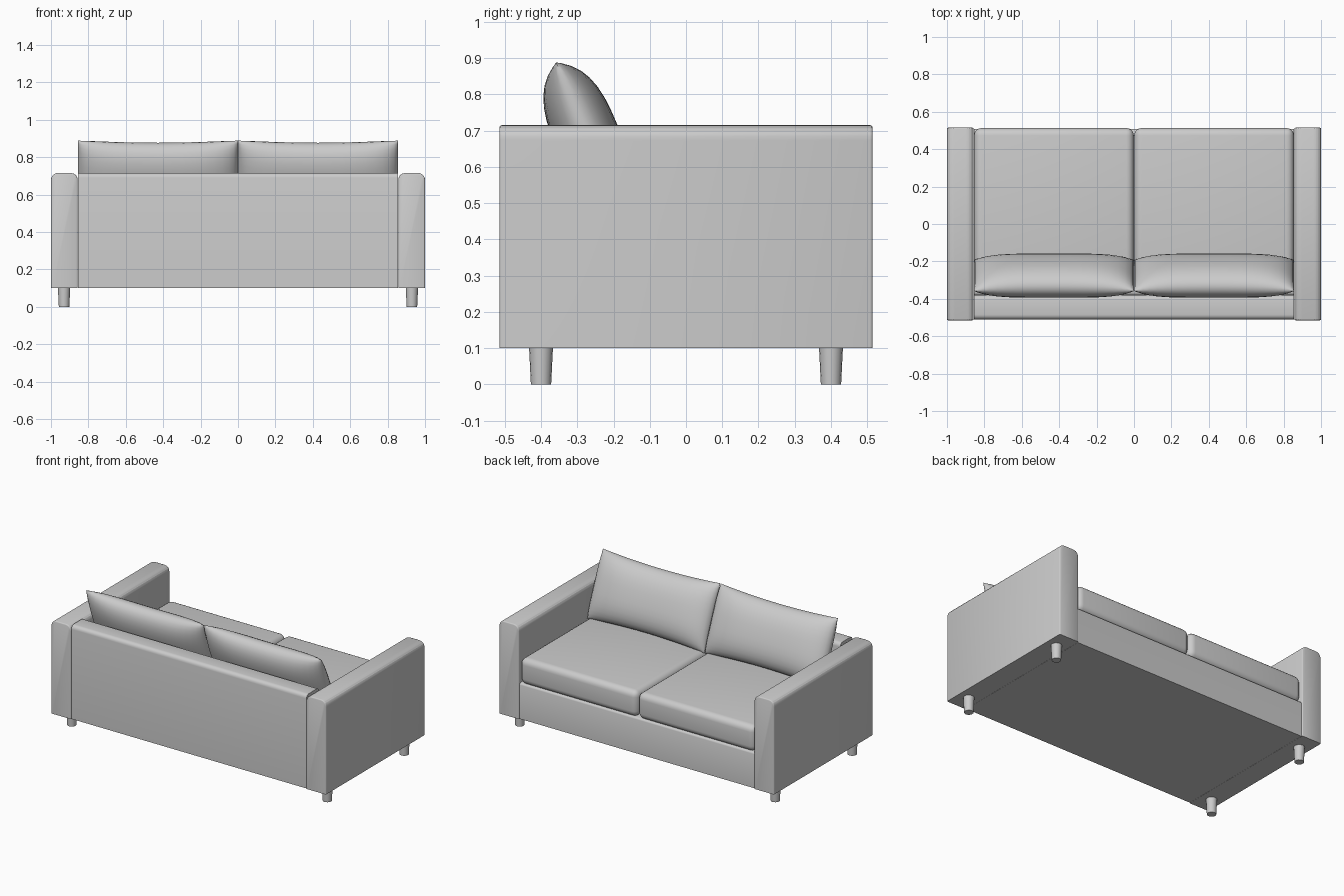
import bpy, bmesh, math
from mathutils import Matrix, Vector

if "Cube" in bpy.data.objects:
    bpy.data.objects.remove(bpy.data.objects["Cube"])


def finish(name, bm, angle=50):
    bmesh.ops.recalc_face_normals(bm, faces=bm.faces[:])
    me = bpy.data.meshes.new(name)
    bm.to_mesh(me)
    bm.free()
    ob = bpy.data.objects.new(name, me)
    bpy.context.collection.objects.link(ob)
    bpy.ops.object.select_all(action='DESELECT')
    ob.select_set(True)
    bpy.context.view_layer.objects.active = ob
    bpy.ops.object.shade_smooth_by_angle(angle=math.radians(angle))
    return ob


def box(lo, hi):
    bm = bmesh.new()
    lo, hi = Vector(lo), Vector(hi)
    bmesh.ops.create_cube(bm, size=1, matrix=Matrix.Translation((lo + hi) / 2)
                          @ Matrix.Diagonal((*(hi - lo), 1)))
    return bm


def bevel(bm, edges, width, segments):
    bmesh.ops.bevel(bm, geom=edges, offset=width, segments=segments,
                    profile=0.5, affect='EDGES', clamp_overlap=True)


def edges_along(bm, axis, zmin):
    return [e for e in bm.edges
            if abs((e.verts[0].co - e.verts[1].co).normalized()[axis]) > 0.99
            and min(v.co.z for v in e.verts) > zmin]


def end_loops(bm, y_abs, zmin):
    # edges bordering the front and back caps, without the bottom
    return [e for e in bm.edges if all(abs(abs(v.co.y) - y_abs) < 1e-4 for v in e.verts)
            and max(v.co.z for v in e.verts) > zmin]


# Arms: slab with well rounded long top edges and softened ends
for side, label in ((-1, "left"), (1, "right")):
    x0, x1 = sorted((side * 0.857, side * 1.0))
    bm = box((x0, -0.515, 0.1), (x1, 0.515, 0.715))
    bevel(bm, edges_along(bm, 1, 0.5), 0.035, 4)
    bevel(bm, end_loops(bm, 0.515, 0.11), 0.01, 2)
    finish(label + "_arm", bm)

# Backrest panel with rounded top
bm = box((-0.856, -0.51, 0.1), (0.856, -0.38, 0.715))
bevel(bm, edges_along(bm, 0, 0.5), 0.025, 4)
finish("backrest", bm)

# Base under the seat
bm = box((-0.856, -0.38, 0.1), (0.856, 0.508, 0.335))
bevel(bm, edges_along(bm, 0, 0.3), 0.012, 2)
finish("base", bm)

# Seat cushions: soft rounded boxes
for side, label in ((-1, "left"), (1, "right")):
    x0, x1 = sorted((side * 0.001, side * 0.855))
    bm = box((x0, -0.37, 0.33), (x1, 0.513, 0.502))
    bevel(bm, bm.edges[:], 0.04, 5)
    finish(label + "_seat_cushion", bm)


# Back cushions: pillows pinched at the edges, with sagging top and bottom
def pillow(name, cx, half_w=0.427, half_h=0.215, half_t=0.09, nu=20, nv=16):
    bm = bmesh.new()
    tilt = (Matrix.Translation((cx, -0.276, 0.69))
            @ Matrix.Rotation(math.radians(22.5), 4, 'X'))
    for face in (-1, 1):
        rows = []
        for j in range(nv + 1):
            b = -math.cos(math.pi * j / nv)
            row = []
            for i in range(nu + 1):
                a = -math.cos(math.pi * i / nu)
                t = half_t * (max(0, 1 - a ** 4) * max(0, 1 - abs(b) ** 2.6)) ** 0.5
                z = b * half_h * (1 - 0.08 * (1 - a * a))
                row.append(bm.verts.new(tilt @ Vector((a * half_w, face * t, z))))
            rows.append(row)
        for j in range(nv):
            for i in range(nu):
                bm.faces.new((rows[j][i], rows[j][i + 1],
                              rows[j + 1][i + 1], rows[j + 1][i]))
    bmesh.ops.remove_doubles(bm, verts=bm.verts[:], dist=1e-5)
    finish(name, bm, 60)


pillow("left_back_cushion", -0.428)
pillow("right_back_cushion", 0.428)

# Tapered round legs
for sx, lx in ((-1, "left"), (1, "right")):
    for sy, ly in ((-1, "rear"), (1, "seat_side")):
        bm = bmesh.new()
        bmesh.ops.create_cone(bm, cap_ends=True, segments=16, radius1=0.028,
                              radius2=0.033, depth=0.102,
                              matrix=Matrix.Translation((sx * 0.93, sy * 0.4, 0.051)))
        finish(f"{ly}_{lx}_leg", bm, 40)
